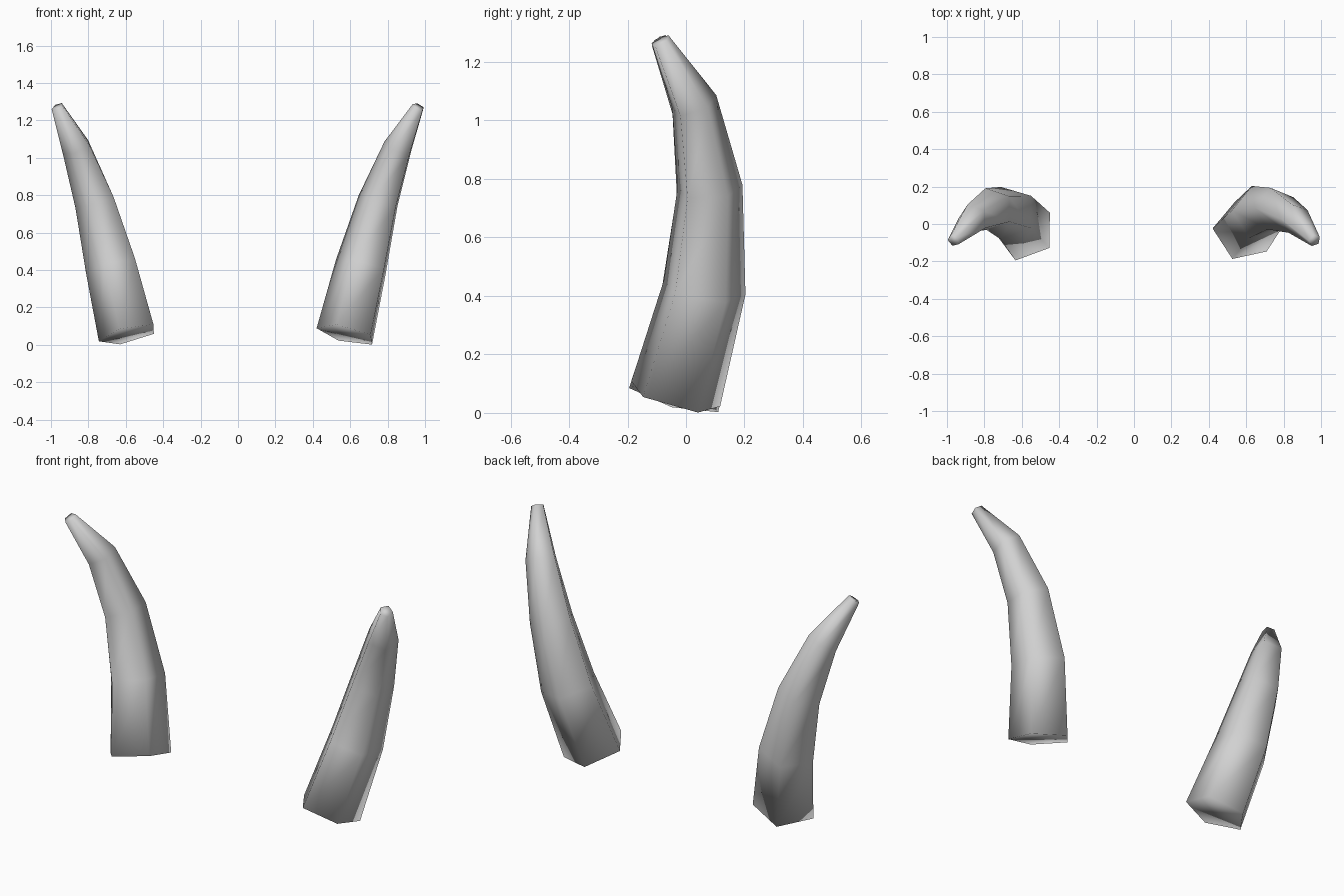
import bpy, bmesh
from math import radians, cos, sin, tau
from mathutils import Vector

cube = bpy.data.objects.get("Cube")
if cube:
    bpy.data.objects.remove(cube, do_unlink=True)

# Horn colour
horn_grey = bpy.data.materials.new("horn_grey")
horn_grey.use_nodes = True
colour = (0.64, 0.64, 0.64, 1)
horn_grey.diffuse_color = colour
horn_grey.node_tree.nodes["Principled BSDF"].inputs["Base Color"].default_value = colour

SIDES = 5
# Centre line from root to tip: x, y, z, radius
PATH = [
    (0.582, -0.04, 0.055, 0.166),
    (0.668, 0.06, 0.42, 0.149),
    (0.757, 0.08, 0.765, 0.117),
    (0.860, 0.028, 1.055, 0.083),
    (0.965, -0.088, 1.273, 0.034),
]


def make_horn(name, side, phase):
    """Sweep a tapering five-sided ring along the curved centre line."""
    centres = [Vector((side * x, y, z)) for x, y, z, r in PATH]
    bm = bmesh.new()
    rings = []
    for i, centre in enumerate(centres):
        # Tangent averaged from the neighbouring segments
        steps = [(b - a).normalized() for a, b in zip(centres, centres[1:])]
        near = steps[max(i - 1, 0):i + 1]
        tangent = sum(near, Vector()).normalized()
        turn = Vector((0, 0, 1)).rotation_difference(tangent)
        ring = []
        for k in range(SIDES):
            a = radians(phase) + k * tau / SIDES
            offset = turn @ Vector((cos(a), sin(a), 0))
            ring.append(bm.verts.new(centre + offset * PATH[i][3]))
        rings.append(ring)

    # Walls
    for low, high in zip(rings, rings[1:]):
        for k in range(SIDES):
            n = (k + 1) % SIDES
            bm.faces.new((low[k], low[n], high[n], high[k]))
    # Root and tip caps
    bm.faces.new(rings[0][::-1])
    bm.faces.new(rings[-1])
    bmesh.ops.recalc_face_normals(bm, faces=bm.faces)
    for face in bm.faces:
        face.smooth = True

    mesh = bpy.data.meshes.new(name)
    bm.to_mesh(mesh)
    bm.free()
    mesh.materials.append(horn_grey)
    horn = bpy.data.objects.new(name, mesh)
    bpy.context.collection.objects.link(horn)


make_horn("left_horn", 1, 176)
make_horn("right_horn", -1, 181)
